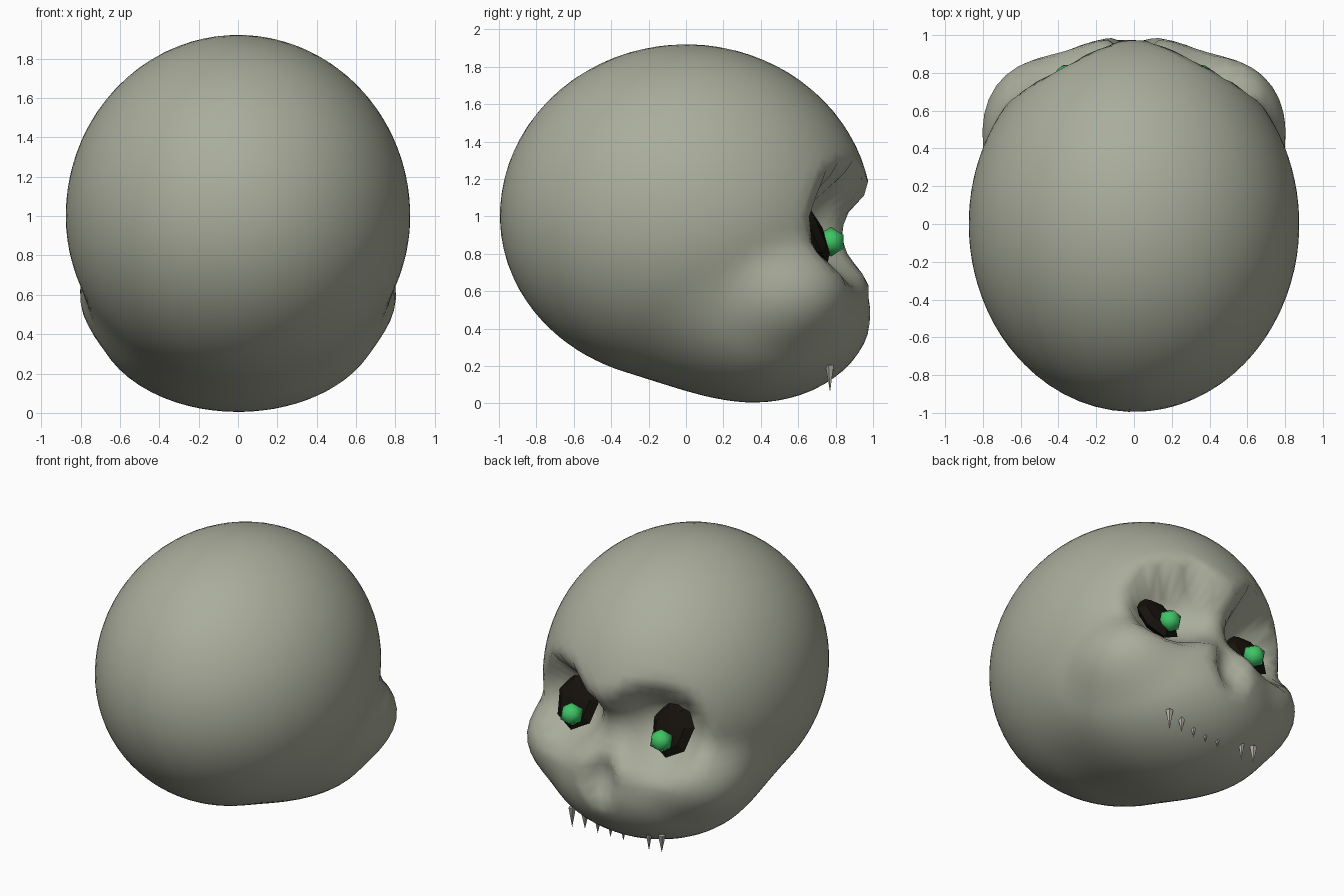
import bpy, bmesh, math
from mathutils import Vector

if "Cube" in bpy.data.objects:
    bpy.data.objects.remove(bpy.data.objects["Cube"])


def material(name, rgb):
    m = bpy.data.materials.new(name)
    m.diffuse_color = (*rgb, 1)
    m.use_nodes = True
    m.node_tree.nodes["Principled BSDF"].inputs["Base Color"].default_value = m.diffuse_color
    return m


BONE = material("bone", (0.40, 0.42, 0.33))
DARK = material("socket_dark", (0.008, 0.006, 0.004))
GLOW = material("eye_green", (0.05, 0.55, 0.13))
TOOTH = material("tooth_ivory", (0.45, 0.43, 0.38))


# Signed-distance style helpers used to sculpt the skull
def ellipsoid(p, c, r):
    q = sum(((p[i] - c[i]) / r[i]) ** 2 for i in range(3))
    return (math.sqrt(q) - 1) * min(r)


def smin(a, b, k):
    h = max(k - abs(a - b), 0) / k
    return min(a, b) - h * h * k / 4


def carve(a, b, k):
    return -smin(-a, b, k)


def skull_field(p):
    p = (abs(p[0]), p[1], p[2])
    f = ellipsoid(p, (0, 0, 1), (0.875, 0.995, 0.92 if p[2] > 1 else 0.88))       # cranium
    f = smin(f, ellipsoid(p, (0, 0.36, 0.5), (0.73, 0.635, 0.495)), 0.14)         # jaw
    f = smin(f, ellipsoid(p, (0.5, 0.53, 0.6), (0.29, 0.32, 0.25)), 0.12)         # cheek
    if p[1] > 0.3:
        f = carve(f, ellipsoid(p, (0, 1.12, 0.90), (0.36, 0.28, 0.25)), 0.07)     # nose bridge
        f = carve(f, ellipsoid(p, (0.38, 0.94, 0.96), (0.31, 0.35, 0.28)), 0.10)  # eye socket
        f = carve(f, ellipsoid(p, (0, 1.04, 0.60), (0.13, 0.15, 0.21)), 0.03)     # nose cavity
    return f


# Skull: sphere projected onto the field
bm = bmesh.new()
bmesh.ops.create_icosphere(bm, subdivisions=5, radius=1)
centre = Vector((0, 0.1, 0.75))
for v in bm.verts:
    d = v.co.normalized()
    lo = hi = 0.3
    while hi < 1.6 and skull_field(centre + d * hi) < 0:
        lo, hi = hi, hi + 0.03
    for _ in range(10):
        mid = (lo + hi) / 2
        if skull_field(centre + d * mid) < 0:
            lo = mid
        else:
            hi = mid
    v.co = centre + d * hi
for f in bm.faces:
    f.smooth = True
mesh = bpy.data.meshes.new("skull")
bm.to_mesh(mesh)
bm.free()
mesh.materials.append(BONE)
bpy.context.collection.objects.link(bpy.data.objects.new("skull", mesh))


def finish(name, mat, smooth=False):
    o = bpy.context.object
    o.name = name
    o.data.materials.append(mat)
    if smooth:
        bpy.ops.object.shade_smooth()
    return o


# Eyes: dark tilted socket lens with a small glowing bead in front
for side, s in (("left", -1), ("right", 1)):
    bpy.ops.mesh.primitive_uv_sphere_add(segments=7, ring_count=4, radius=1,
                                         location=(s * 0.37, 0.675, 0.915),
                                         rotation=(math.radians(-65), 0, 0))
    finish("socket_" + side, DARK).scale = (0.16, 0.19, 0.06)
    bpy.ops.mesh.primitive_ico_sphere_add(subdivisions=1, radius=0.08,
                                          location=(s * 0.35, 0.775, 0.865))
    finish("eye_" + side, GLOW, True)

# Teeth: a row of small spikes with one missing
for i, length in enumerate((0.12, 0.15, 0, 0.12, 0.12, 0.12, 0.11, 0.14)):
    if length:
        bpy.ops.mesh.primitive_cone_add(vertices=5, radius1=0.025, radius2=0, depth=length,
                                        location=(-0.35 + 0.1 * i, 0.77, 0.135),
                                        rotation=(math.pi, 0, 0))
        finish("tooth_%d" % (i + 1), TOOTH)
